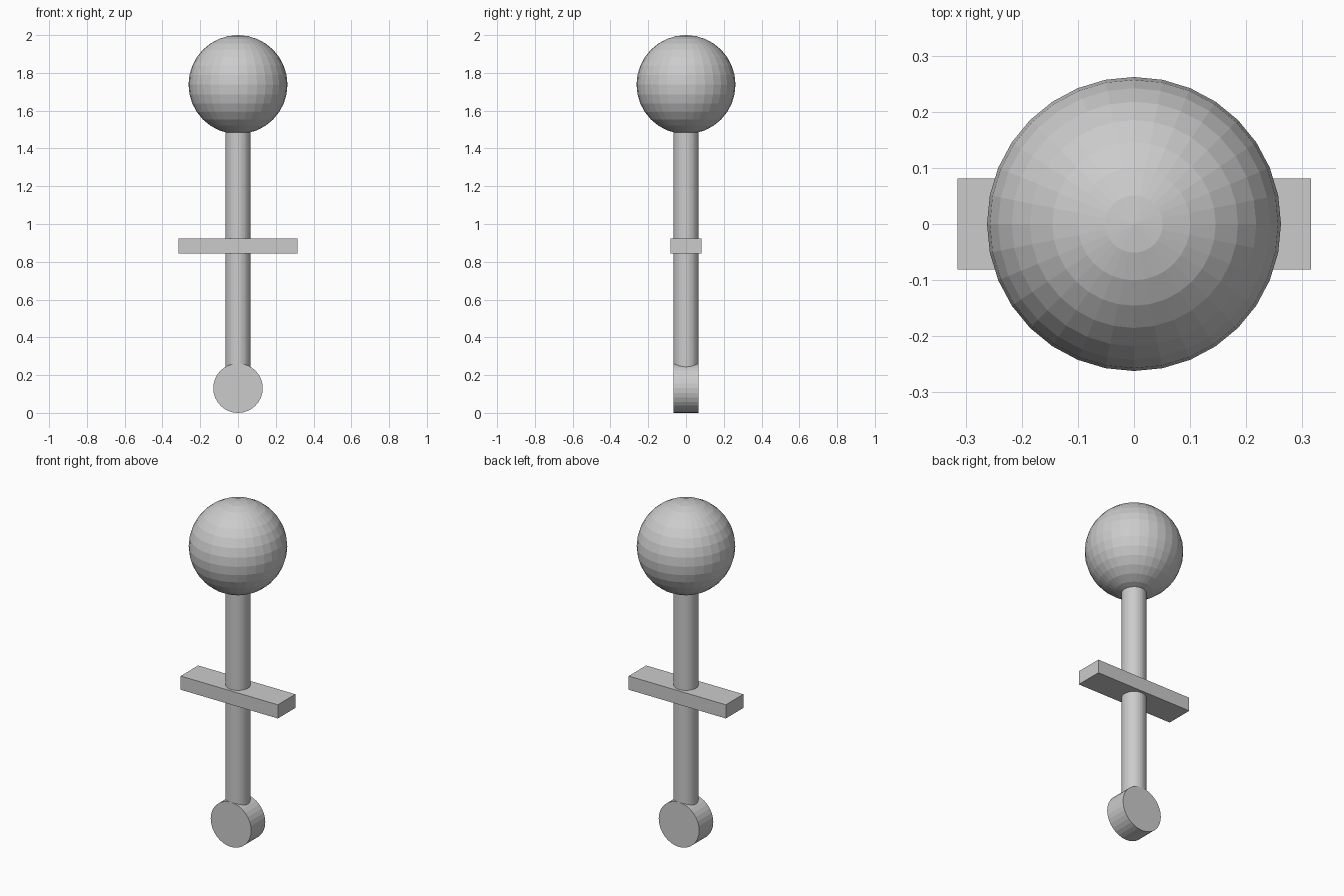
import bpy
import math

if "Cube" in bpy.data.objects:
    bpy.data.objects.remove(bpy.data.objects["Cube"])

R = 0.131  # base unit: foot disc radius


def cylinder(name, radius, depth, loc, rot=(0, 0, 0)):
    bpy.ops.mesh.primitive_cylinder_add(vertices=32, radius=radius, depth=depth,
                                        location=loc, rotation=rot)
    bpy.context.object.name = name


# Round knob on top
bpy.ops.mesh.primitive_uv_sphere_add(segments=32, ring_count=16, radius=2 * R,
                                     location=(0, 0, 2 - 2 * R))
bpy.context.object.name = "knob"

# Upright shaft, ending inside the knob and the foot disc
bottom, top = 0.18, 1.55
cylinder("shaft", R / 2, top - bottom, (0, 0, (bottom + top) / 2))

# Crossbar through the shaft
bpy.ops.mesh.primitive_cube_add(size=1, location=(0, 0, 0.883))
bar = bpy.context.object
bar.name = "crossbar"
bar.scale = (0.63, 0.162, 0.08)

# Foot disc facing front
cylinder("foot_disc", R, R, (0, 0, R), (math.pi / 2, 0, 0))
